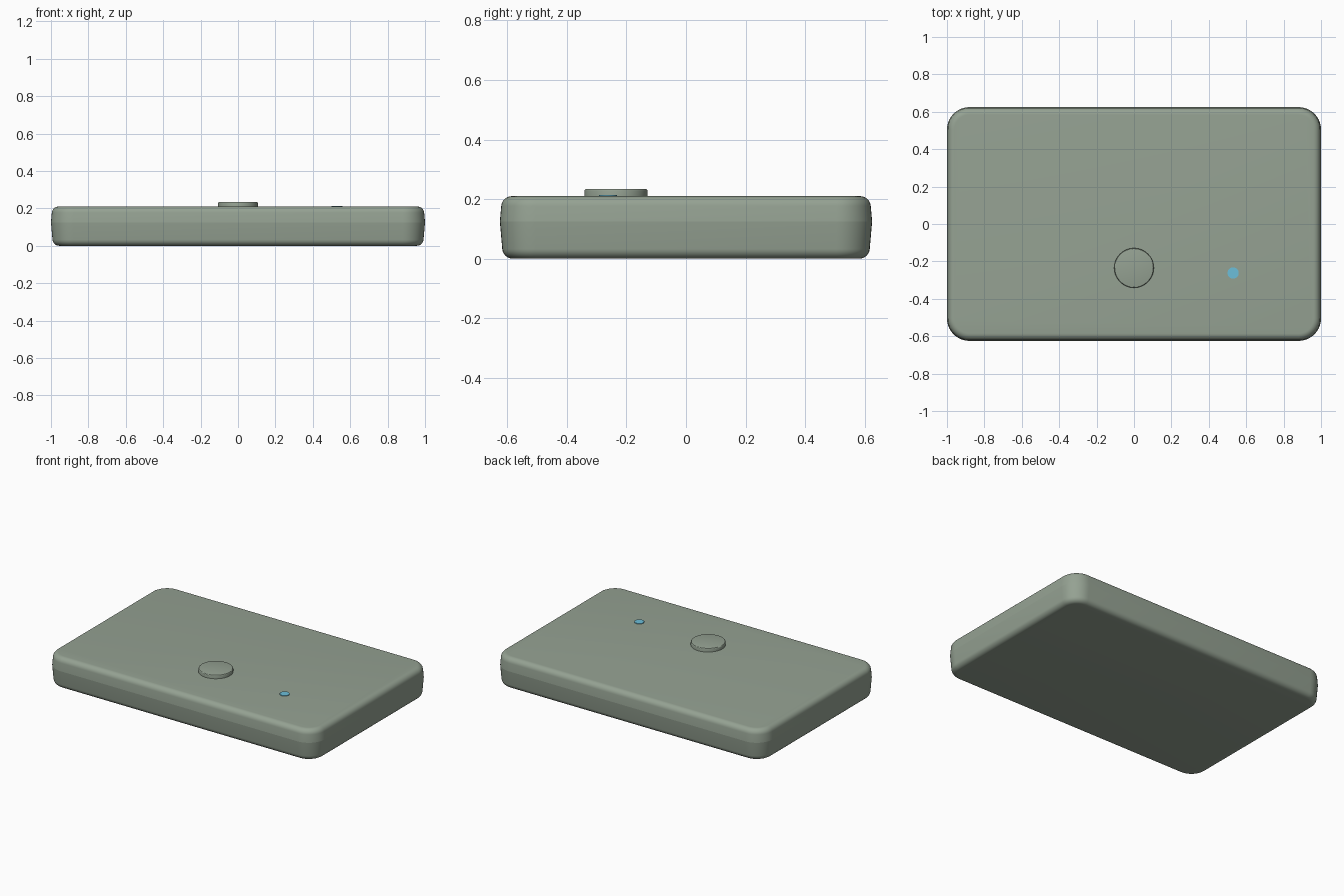
import bpy, bmesh, math

if "Cube" in bpy.data.objects:
    bpy.data.objects.remove(bpy.data.objects["Cube"])

HX, HY, CORNER = 1.0, 0.625, 0.12   # plan half sizes and corner radius
SEAM, TOP, R = 0.125, 0.21, 0.036   # parting line, top height, edge rounding
DRAFT = math.radians(5)             # walls lean inward away from the seam


def material(name, rgb):
    m = bpy.data.materials.new(name)
    m.diffuse_color = (*rgb, 1)
    m.use_nodes = True
    m.node_tree.nodes["Principled BSDF"].inputs["Base Color"].default_value = m.diffuse_color
    return m


def make_object(name, bm, mat):
    bmesh.ops.recalc_face_normals(bm, faces=bm.faces)
    me = bpy.data.meshes.new(name)
    bm.to_mesh(me)
    bm.free()
    ob = bpy.data.objects.new(name, me)
    bpy.context.collection.objects.link(ob)
    me.materials.append(mat)
    bpy.ops.object.select_all(action='DESELECT')
    ob.select_set(True)
    bpy.context.view_layer.objects.active = ob
    bpy.ops.object.shade_smooth_by_angle(angle=math.radians(30))
    return ob


def rounded_rect(inset, n=10):
    r = CORNER - inset
    pts = []
    for q, (sx, sy) in enumerate([(1, 1), (-1, 1), (-1, -1), (1, -1)]):
        for i in range(n + 1):
            a = math.pi / 2 * (q + i / n)
            pts.append((sx * (HX - CORNER) + r * math.cos(a),
                        sy * (HY - CORNER) + r * math.sin(a)))
    return pts


def half_shell(name, z_end, mat):
    # drafted wall from the seam, then a rounded edge into a flat cap
    s = 1 if z_end > SEAM else -1
    wall = abs(z_end - SEAM) - R * (1 - math.sin(DRAFT))
    lean = wall * math.tan(DRAFT)
    profile = [(0, SEAM)]
    for i in range(8):
        a = DRAFT + (math.pi / 2 - DRAFT) * i / 7
        profile.append((lean + R * (math.cos(DRAFT) - math.cos(a)),
                        z_end - s * R * (1 - math.sin(a))))
    bm = bmesh.new()
    rings = [[bm.verts.new((x, y, z)) for x, y in rounded_rect(d)]
             for d, z in profile]
    for a, b in zip(rings, rings[1:]):
        for i in range(len(a)):
            j = (i + 1) % len(a)
            bm.faces.new((a[i], a[j], b[j], b[i]))
    bm.faces.new(rings[-1])
    ob = make_object(name, bm, mat)
    # open shell: make sure the cap faces outward
    if ob.data.polygons[-1].normal.z * s < 0:
        ob.data.flip_normals()
    return ob


def disc(name, x, y, z0, z1, r, bevel, mat):
    bm = bmesh.new()
    bmesh.ops.create_cone(bm, cap_ends=True, segments=48, radius1=r,
                          radius2=r, depth=z1 - z0)
    bmesh.ops.translate(bm, verts=bm.verts, vec=(x, y, (z0 + z1) / 2))
    if bevel:
        rim = [e for e in bm.edges if all(v.co.z > z1 - 1e-4 for v in e.verts)]
        bmesh.ops.bevel(bm, geom=rim, offset=bevel, segments=3,
                        profile=0.5, affect='EDGES')
    return make_object(name, bm, mat)


sage = material("sage", (0.30, 0.36, 0.29))
blue = material("light_blue", (0.15, 0.52, 0.70))

# case halves meeting at the parting line
half_shell("lower_case", 0.0, sage)
half_shell("upper_case", TOP, sage)

# round push button and indicator light
disc("button", 0, -0.235, 0.20, 0.234, 0.106, 0.006, sage)
disc("indicator_light", 0.53, -0.262, 0.205, 0.214, 0.03, 0, blue)
